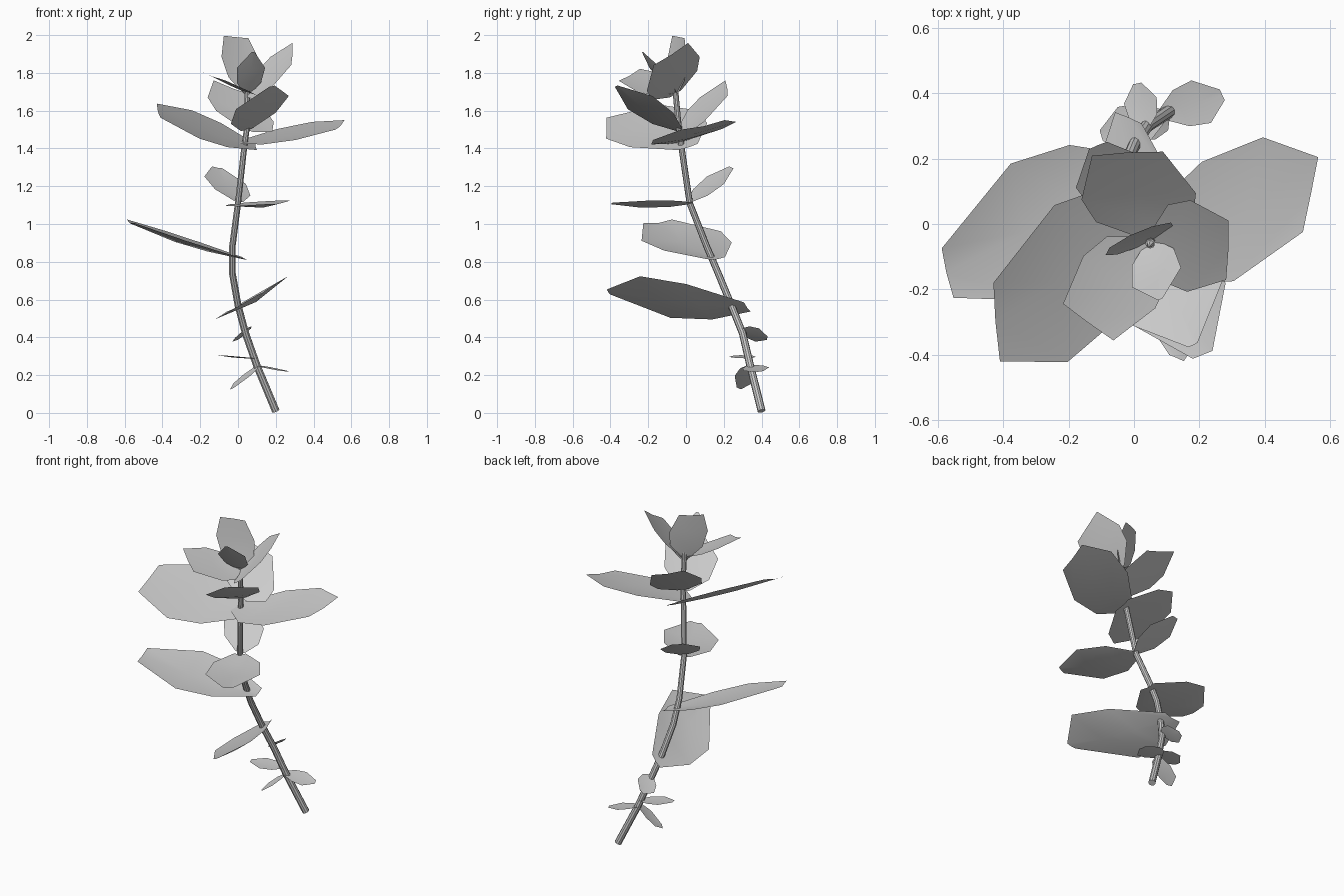
import bpy
import bmesh
from mathutils import Vector

old = bpy.data.objects.get("Cube")
if old:
    bpy.data.objects.remove(old, do_unlink=True)

# One plain colour for the whole plant
grey = bpy.data.materials.new("pale_grey")
grey.use_nodes = True
colour = (0.6, 0.6, 0.6, 1)
grey.diffuse_color = colour
shader = next(n for n in grey.node_tree.nodes if n.type == "BSDF_PRINCIPLED")
shader.inputs["Base Color"].default_value = colour

# Centre line of the stem, from the cut end to the growing tip
STEM = [Vector(p) for p in (
    (.2, .4, .01), (.1, .34, .25), (.04, .3, .42), (0, .24, .57),
    (-.03, .17, .74), (-.03, .11, .88), (0, .02, 1.11),
    (.03, -.02, 1.38), (.05, -.04, 1.53), (.05, -.06, 1.75))]


def stem_point(height):
    """Point on the stem's centre line at a given height."""
    for low, high in zip(STEM, STEM[1:]):
        if height <= high.z:
            return low.lerp(high, (height - low.z) / (high.z - low.z))
    return STEM[-1].copy()


def finish(name, bm):
    """Turn a bmesh into a named, smooth-shaded object."""
    mesh = bpy.data.meshes.new(name)
    for face in bm.faces:
        face.smooth = True
    bm.to_mesh(mesh)
    bm.free()
    mesh.materials.append(grey)
    obj = bpy.data.objects.new(name, mesh)
    bpy.context.collection.objects.link(obj)
    return obj


def tube(name, path, start_radius, end_radius, sides):
    """Tapered tube with capped ends that follows a path."""
    bm = bmesh.new()
    rings = []
    for i, point in enumerate(path):
        before, after = path[max(i - 1, 0)], path[min(i + 1, len(path) - 1)]
        turn = Vector((0, 0, 1)).rotation_difference(after - before)
        radius = start_radius + (end_radius - start_radius) * i / (len(path) - 1)
        circle = bmesh.ops.create_circle(bm, segments=sides, radius=radius)["verts"]
        for v in circle:
            v.co = point + turn @ v.co
        rings.append(circle)
    for lower, upper in zip(rings, rings[1:]):
        for k in range(sides):
            n = (k + 1) % sides
            bm.faces.new((lower[k], lower[n], upper[n], upper[k]))
    bm.faces.new(rings[0])
    bm.faces.new(rings[-1])
    bmesh.ops.recalc_face_normals(bm, faces=bm.faces)
    obj = finish(name, bm)
    bpy.context.view_layer.objects.active = obj
    obj.select_set(True)
    bpy.ops.object.shade_smooth_by_angle()
    obj.select_set(False)


def leaf(name, height, tip, side, tip_width=.25, clasp=0.0, cup=.03, widest=.62):
    """Thin cupped blade: side is its half width, clasp reaches behind the stem."""
    base, tip, side = stem_point(height), Vector(tip), Vector(side)
    axis = tip - base
    normal = axis.cross(side).normalized()
    if normal.z < 0:
        normal.negate()
    bm = bmesh.new()
    rows = []
    for t, width in ((-clasp, .22), (widest * .42, .85), (widest, 1), (1, tip_width)):
        middle = base + axis * t
        dip = normal * cup * axis.length * width
        rows.append([bm.verts.new(p) for p in (
            middle - side * width, middle - dip, middle + side * width)])
    for near, far in zip(rows, rows[1:]):
        for k in range(2):
            bm.faces.new((near[k], near[k + 1], far[k + 1], far[k]))
    bmesh.ops.recalc_face_normals(bm, faces=bm.faces)
    if sum((f.normal.dot(normal) for f in bm.faces)) < 0:
        bmesh.ops.reverse_faces(bm, faces=bm.faces)
    finish(name, bm)


# Stem and the small bud at its tip
tube("stem", STEM, .021, .015, 10)
tube("tip_bud", [STEM[-1], STEM[-1] + Vector((-.005, -.01, .03))], .012, .003, 6)

# Small leaves near the cut end
leaf("bottom_hanging_leaf", .25, (-.03, .28, .13), (.045, -.045, .02))
leaf("bottom_right_leaf", .25, (.27, .395, .22), (-.03, .065, .01), clasp=.1)
leaf("bottom_left_leaf", .29, (-.1, .27, .305), (-.02, .065, .003), clasp=.05)
leaf("small_back_leaf", .44, (.01, .43, .395), (.05, .01, .035))

# Broad single leaves along the middle
leaf("lower_front_leaf", .57, (.13, -.41, .64), (.185, -.08, .11), .12,
     clasp=.13, cup=.045)
leaf("long_left_leaf", .84, (-.57, -.15, 1.015), (-.05, .21, .025), .36,
     clasp=.12, cup=.05, widest=.55)
leaf("middle_front_leaf", 1.11, (.21, -.4, 1.11), (.15, .06, .015), .2, cup=.05)
leaf("middle_back_leaf", 1.12, (-.11, .24, 1.3), (.11, .045, -.02))

# Large leaves below the crown
leaf("large_left_leaf", 1.43, (-.42, -.3, 1.6), (-.02, .24, .075), .5,
     clasp=.13, widest=.57)
leaf("large_right_leaf", 1.44, (.54, .09, 1.525), (.045, .22, .048), .52, clasp=.05)
leaf("crown_lower_back_leaf", 1.5, (-.02, .215, 1.72), (-.175, -.01, .065), .62,
     widest=.48)
leaf("crown_lower_front_leaf", 1.5, (.18, -.37, 1.73), (.14, .065, .035), .1)

# Crown around the growing tip
leaf("crown_left_leaf", 1.7, (-.14, -.3, 1.79), (-.11, .08, .045), .7, widest=.5)
leaf("crown_right_leaf", 1.69, (.285, -.08, 1.9), (.005, .14, .09), .65, widest=.5)
leaf("crown_front_leaf", 1.69, (.08, -.23, 1.91), (.075, .03, 0), .1)
leaf("crown_back_leaf", 1.69, (-.01, -.04, 1.99), (.1, .05, -.01), .65)
